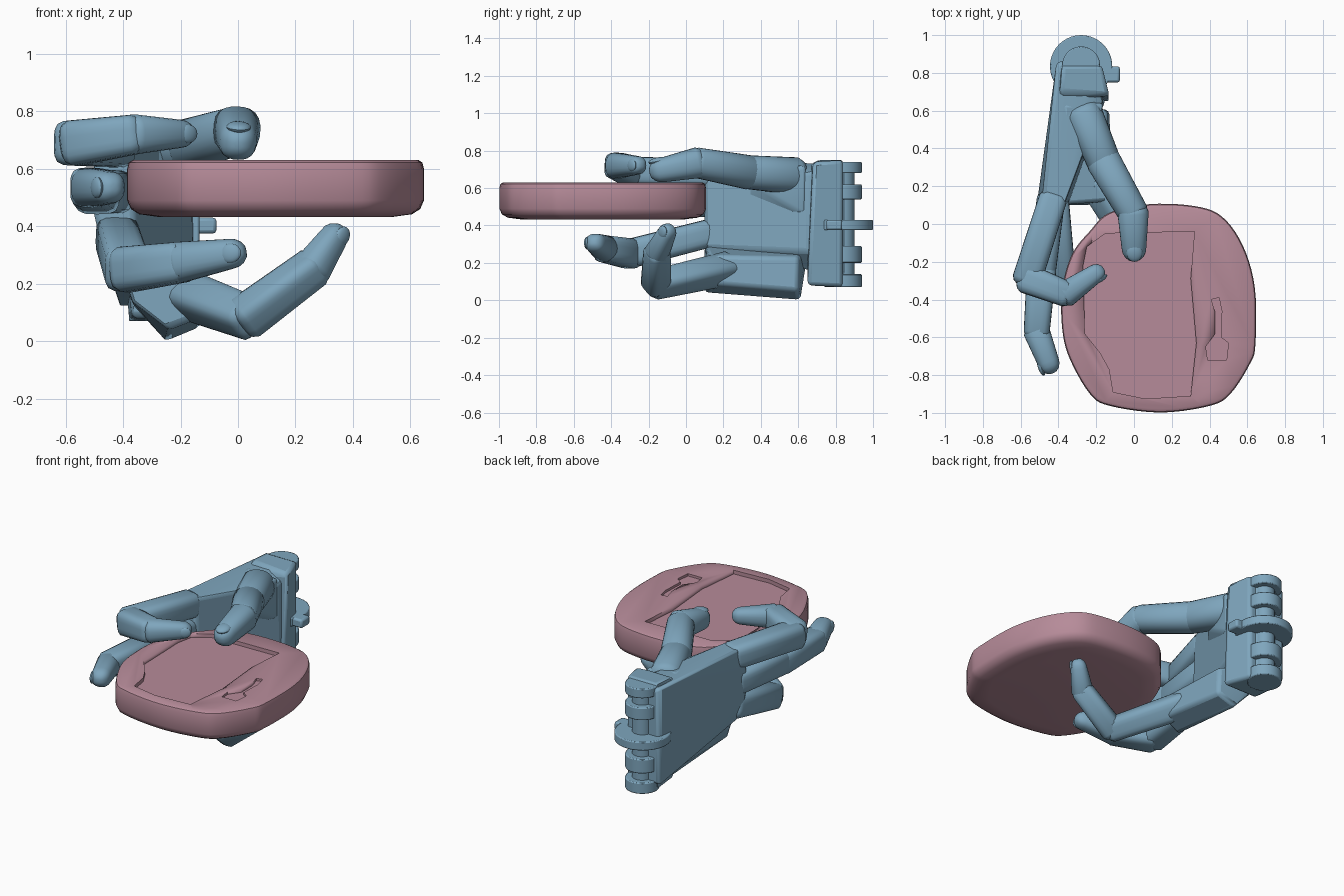
import bpy, bmesh, math
from mathutils import Vector as V

if "Cube" in bpy.data.objects:
    bpy.data.objects.remove(bpy.data.objects["Cube"])


def material(name, rgb):
    m = bpy.data.materials.new(name)
    m.diffuse_color = (*rgb, 1)
    m.use_nodes = True
    m.node_tree.nodes["Principled BSDF"].inputs["Base Color"].default_value = m.diffuse_color
    return m


BLUE = material("blue", (0.21, 0.38, 0.51))
PINK = material("pink", (0.47, 0.26, 0.32))


def finish(name, bm, mat=BLUE, bevel=0, angle=35):
    bmesh.ops.recalc_face_normals(bm, faces=bm.faces)
    for f in bm.faces:
        f.smooth = True
    me = bpy.data.meshes.new(name)
    bm.to_mesh(me)
    bm.free()
    me.set_sharp_from_angle(angle=math.radians(angle))
    me.materials.append(mat)
    ob = bpy.data.objects.new(name, me)
    bpy.context.collection.objects.link(ob)
    if bevel:
        b = ob.modifiers.new("bevel", 'BEVEL')
        b.width, b.segments = bevel, 2
    return ob


def skin(bm, rings):
    """Join rings of points into a closed tube."""
    rs = [[bm.verts.new(p) for p in r] for r in rings]
    n = len(rs[0])
    for a, b in zip(rs, rs[1:]):
        for i in range(n):
            bm.faces.new((a[i], a[(i + 1) % n], b[(i + 1) % n], b[i]))
    bm.faces.new(rs[0][::-1])
    bm.faces.new(rs[-1])


def hull(name, pts, bevel=0.02):
    bm = bmesh.new()
    vs = [bm.verts.new(p) for p in pts]
    bmesh.ops.convex_hull(bm, input=vs)
    bmesh.ops.delete(bm, geom=[v for v in bm.verts if not v.link_faces], context='VERTS')
    bmesh.ops.dissolve_limit(bm, angle_limit=0.09, verts=bm.verts, edges=bm.edges)
    return finish(name, bm, bevel=bevel)


def spline(pts, steps=5):
    """Closed smooth curve through 2D points."""
    P, out, n = [V(p) for p in pts], [], len(pts)
    for i in range(n):
        a, b, c, d = (P[(i + k) % n] for k in (-1, 0, 1, 2))
        for s in range(steps):
            t = s / steps
            out.append(0.5 * (2 * b + (c - a) * t + (2 * a - 5 * b + 4 * c - d) * t * t
                              + (3 * b - a - 3 * c + d) * t ** 3))
    return out


def phalanx(bm, p, q, r0, r1, side, power, tip):
    """Tapered bone with a rounded-square section; tip gets a domed end."""
    p, q = V(p), V(q)
    d = (q - p).normalized()
    s = V(side)
    s = (s - d * s.dot(d)).normalized()
    u = d.cross(s)
    L = (q - p).length
    stations = [(-0.5 * r0, 0.6 * r0), (-0.35 * r0, 0.85 * r0), (-0.05 * r0, r0)]
    end = [(-0.2, 1), (0.25, .93), (0.6, .74), (0.85, .45), (0.93, .2)] if tip else \
          [(0.05, 1), (0.35, .85), (0.5, .6)]
    stations += [(L + a * r1, b * r1) for a, b in end]
    rings = []
    for t, r in stations:
        ring = []
        for k in range(24):
            a = math.tau * k / 24
            c, w = math.cos(a), math.sin(a)
            m = r / (abs(c) ** power + abs(w) ** power) ** (1 / power)
            ring.append(p + d * t + s * (c * m) + u * (w * m))
        rings.append(ring)
    skin(bm, rings)


def finger(name, pts, radii, side, nail_dir, power=4):
    bm = bmesh.new()
    last = len(pts) - 2
    for i in range(last + 1):
        tip = i == last
        phalanx(bm, pts[i], pts[i + 1], radii[i], radii[i + 1] * (1 if tip else 0.98),
                side, 2.5 if tip else power, tip)
    finish(name, bm)
    # nail
    d = (V(pts[-1]) - V(pts[-2])).normalized()
    s = (V(side) - d * V(side).dot(d)).normalized()
    n = V(nail_dir)
    n = (n - d * n.dot(d) - s * n.dot(s)).normalized()
    bm = bmesh.new()
    bmesh.ops.create_uvsphere(bm, u_segments=20, v_segments=10, radius=1)
    r = radii[-1]
    for v in bm.verts:
        x, y, z = v.co
        v.co = V(pts[-1]) + n * (r * (0.8 + 0.28 * z)) + d * (0.75 * r * y + 0.1 * r) + s * (0.65 * r * x)
    finish(name + "_nail", bm)


def cylinder(name, x, y, z0, z1, r, bevel=0.006):
    bm = bmesh.new()
    skin(bm, [[(x + r * math.cos(math.tau * k / 40), y + r * math.sin(math.tau * k / 40), z)
               for k in range(40)] for z in (z0, z1)])
    return finish(name, bm, bevel=bevel)


# held slab
outline = [(-.13, .06), (.08, .105), (.32, .095), (.465, .04), (.577, -.116), (.64, -.34),
           (.643, -.635), (.614, -.74), (.51, -.9), (.40, -.963), (.14, -.998), (-.127, -.963),
           (-.233, -.9), (-.34, -.714), (-.38, -.556), (-.38, -.344), (-.328, -.16), (-.233, -.037)]
shape = spline(outline)
c = V((0.13, -0.445))
bm = bmesh.new()
skin(bm, [[(*(c + (p - c) * s), z) for p in shape] for s, z in
          [(.78, .432), (.92, .442), (.975, .46), (1, .49), (1, .6), (.99, .622), (.965, .63)]])
slab = finish("held_slab", bm, PINK)


# shallow recesses in the slab top
def recess(name, pts, floor):
    bm = bmesh.new()
    skin(bm, [[(x, y, z) for x, y in pts] for z in (floor, 0.7)])
    cut = finish(name, bm, PINK)
    cut.hide_render = True
    cut.hide_viewport = True
    b = slab.modifiers.new(name, 'BOOLEAN')
    b.operation, b.object, b.solver = 'DIFFERENCE', cut, 'EXACT'


recess("panel_cutter", [(-.25, -.12), (-.15, -.05), (.32, -.04), (.30, -.29), (.33, -.63), (.30, -.91),
                        (.06, -.925), (-.11, -.89), (-.13, -.77), (-.18, -.68), (-.26, -.58), (-.27, -.22)], .606)
recess("slot_cutter", [(.41, -.40), (.45, -.39), (.465, -.46), (.46, -.60), (.50, -.63), (.49, -.72),
                       (.39, -.72), (.38, -.65), (.43, -.58), (.43, -.47)], .615)

# palm, heel and wrist
hull("palm", [(-.41, .86, .12), (-.41, .86, .73), (-.22, .86, .12), (-.22, .86, .73),
              (-.15, .66, .26), (-.16, .66, .68), (-.49, .1, .74), (-.37, .1, .74),
              (-.515, .1, .5), (-.47, .1, .3), (-.35, .1, .28), (-.36, .1, .5)])
hull("palm_heel", [(-.37, .1, .14), (-.24, .1, .04), (-.11, .12, .09), (-.13, .12, .24), (-.42, .1, .3),
                   (-.36, .62, .12), (-.25, .61, .0), (-.13, .6, .05), (-.14, .6, .23), (-.4, .66, .3)])
hull("wrist_block", [(x, y, z) for x, y, z in
                     [(-.37, .65, .08), (-.13, .65, .08), (-.41, .65, .7), (-.13, .68, .74), (-.39, .7, .75),
                      (-.38, .84, .07), (-.17, .84, .07), (-.38, .84, .75), (-.17, .84, .75)]])
hull("thumb_web", [(-.4, .62, .5), (-.16, .64, .45), (-.16, .64, .72), (-.38, .64, .74),
                   (-.37, .25, .5), (-.22, .4, .6), (-.22, .4, .7), (-.36, .3, .72)])

# wrist hinge plates on a post
cylinder("hinge_post", -.28, .84, .08, .73, .06)
cylinder("hinge_disc", -.28, .835, .375, .43, .165)
for i, (a, b) in enumerate([(.68, .74), (.54, .62), (.2, .29), (.07, .14)]):
    cylinder("hinge_lug_%d" % i, -.28, .84, a, b, .1)
hull("hinge_tab", [(x, y, z) for x in (-.2, -.075) for y in (.75, .835) for z in (.375, .43)], .012)

# digits
finger("thumb", [(-.265, .58, .665), (-.16, .33, .685), (-.005, .06, .735), (0, -.135, .695)],
       [.1, .092, .083, .066], (1, .2, 0), (0, 0, 1), 2.3)
finger("index_finger", [(-.43, .13, .68), (-.565, -.29, .69), (-.36, -.37, .72), (-.2, -.26, .722)],
       [.075, .08, .07, .05], (0, 0, 1), (0, -1, 0))
finger("middle_finger", [(-.44, .13, .52), (-.49, -.25, .52), (-.515, -.57, .535), (-.45, -.74, .535)],
       [.075, .078, .07, .058], (0, 0, 1), (-1, 0, 0))
finger("ring_finger", [(-.42, .13, .36), (-.385, -.3, .25), (-.2, -.43, .275), (-.02, -.485, .305)],
       [.075, .08, .072, .053], (0, 0, 1), (0, -1, 0))
finger("little_finger", [(-.2, .22, .17), (.03, -.16, .085), (.26, -.155, .255), (.335, -.1, .365)],
       [.078, .07, .064, .048], (-.059, -.064, .078), (1, 0, -.5))
